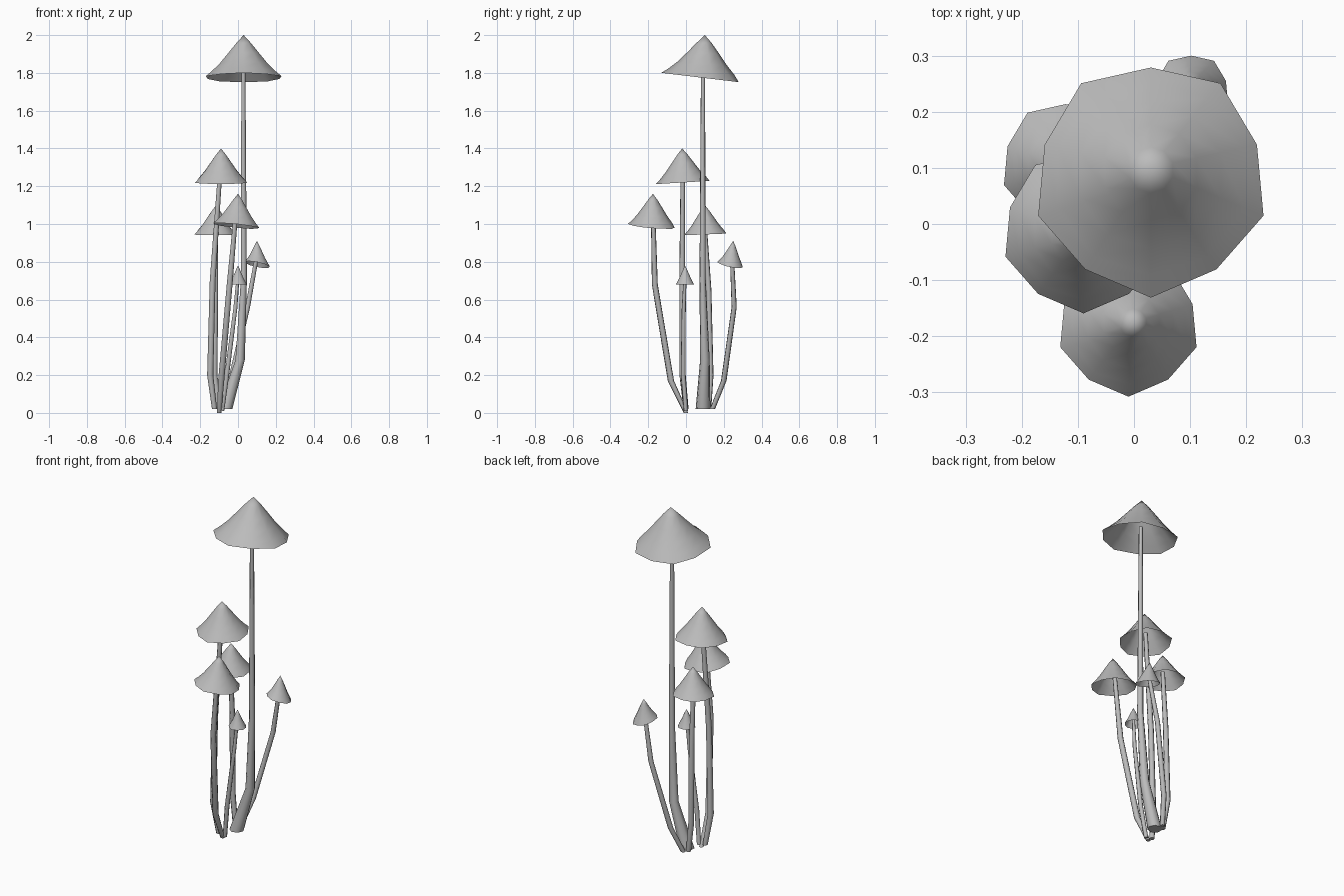
import bpy
import bmesh
from math import sin, cos, pi, radians
from mathutils import Vector

cube = bpy.data.objects.get("Cube")
if cube:
    bpy.data.objects.remove(cube, do_unlink=True)

grey = bpy.data.materials.new("pale grey")
grey.use_nodes = True
tone = (0.5, 0.5, 0.5, 1)
grey.diffuse_color = tone
grey.node_tree.nodes["Principled BSDF"].inputs["Base Color"].default_value = tone


def finish(bm, name, angle):
    """Turn a bmesh into a smooth shaded object."""
    mesh = bpy.data.meshes.new(name)
    bm.to_mesh(mesh)
    bm.free()
    mesh.materials.append(grey)
    obj = bpy.data.objects.new(name, mesh)
    bpy.context.collection.objects.link(obj)
    bpy.ops.object.select_all(action='DESELECT')
    obj.select_set(True)
    bpy.context.view_layer.objects.active = obj
    bpy.ops.object.shade_smooth_by_angle(angle=radians(angle))


def bridge(bm, lower, upper):
    n = len(lower)
    for i in range(n):
        j = (i + 1) % n
        bm.faces.new((lower[i], lower[j], upper[j], upper[i]))


def stem(name, path, sides=7):
    """Bent tapering tube through (x, y, z, radius) points."""
    bm = bmesh.new()
    rings = []
    for x, y, z, r in path:
        rings.append([bm.verts.new((x + r * cos(2 * pi * i / sides),
                                    y + r * sin(2 * pi * i / sides), z))
                      for i in range(sides)])
    for low, high in zip(rings, rings[1:]):
        bridge(bm, low, high)
    bm.faces.new(rings[0][::-1])
    bm.faces.new(rings[-1])
    finish(bm, name, 60)


# Cap cross-section: fraction of rim radius, fraction of cap height
PROFILE = [(0.2, 0.19), (0.42, 0.43), (0.64, 0.67), (0.85, 0.86), (1, 1)]


def cap(name, apex, centre, radius, rim_z, tilt=(0, 0), sides=10):
    """Open pointed cap whose rim leans by tilt and ripples slightly."""
    bm = bmesh.new()
    tip = Vector(apex)
    middle = Vector((centre[0], centre[1], rim_z))
    rings = []
    for out, down in PROFILE:
        axis = tip.lerp(middle, down)
        ring = []
        for i in range(sides):
            a = 2 * pi * i / sides - pi / 2
            wave = 1 + 0.03 * (-1) ** i * (out == 1)
            dx, dy = (radius * out * wave * f(a) for f in (cos, sin))
            lean = (tilt[0] * dx + tilt[1] * dy) * down
            ring.append(bm.verts.new((axis.x + dx, axis.y + dy, axis.z + lean)))
        rings.append(ring)
    for high, low in zip(rings, rings[1:]):
        bridge(bm, low, high)
    point = bm.verts.new(tip)
    for i in range(sides):
        bm.faces.new((rings[0][i], rings[0][(i + 1) % sides], point))
    finish(bm, name, 80)


# Tallest mushroom
stem("tallest_stem", [(-0.07, 0.09, 0.02, 0.04), (0.01, 0.1, 0.28, 0.026),
                      (0.03, 0.088, 0.7, 0.017), (0.028, 0.09, 1.84, 0.011)])
cap("tallest_cap", (0.03, 0.1, 2), (0.03, 0.08), 0.205, 1.775, (0, -0.12))

# Second mushroom
stem("second_stem", [(-0.125, 0, 0.02, 0.014), (-0.148, -0.018, 0.2, 0.017),
                     (-0.135, -0.02, 0.7, 0.016), (-0.095, -0.017, 1.28, 0.012)])
cap("second_cap", (-0.09, -0.02, 1.4), (-0.09, -0.013), 0.142, 1.22, (0, 0.06))

# Front mushroom
stem("front_stem", [(-0.1, 0, 0, 0.012), (-0.09, -0.08, 0.17, 0.017),
                    (-0.045, -0.165, 0.68, 0.016), (-0.012, -0.174, 1.05, 0.012)])
cap("front_cap", (0, -0.175, 1.16), (-0.01, -0.18), 0.124, 0.99, (-0.1, -0.08))

# Right back mushroom
stem("side_stem", [(-0.1, 0.12, 0.02, 0.014), (-0.125, 0.13, 0.2, 0.016),
                   (-0.12, 0.12, 0.65, 0.015), (-0.118, 0.098, 1, 0.012)])
cap("side_cap", (-0.115, 0.1, 1.1), (-0.122, 0.105), 0.112, 0.945, (0, 0.04))

# Back mushroom
stem("back_stem", [(-0.08, 0.14, 0.02, 0.014), (-0.04, 0.2, 0.17, 0.015),
                   (0.05, 0.255, 0.56, 0.014), (0.1, 0.243, 0.83, 0.011)])
cap("back_cap", (0.1, 0.25, 0.91), (0.102, 0.235), 0.067, 0.785, (-0.2, -0.2))

# Smallest mushroom
stem("small_stem", [(-0.085, 0, 0.01, 0.012), (-0.06, -0.015, 0.2, 0.013),
                    (-0.015, -0.012, 0.55, 0.011), (0, -0.005, 0.72, 0.008)])
cap("small_cap", (0, -0.005, 0.78), (0, -0.005), 0.048, 0.68)
